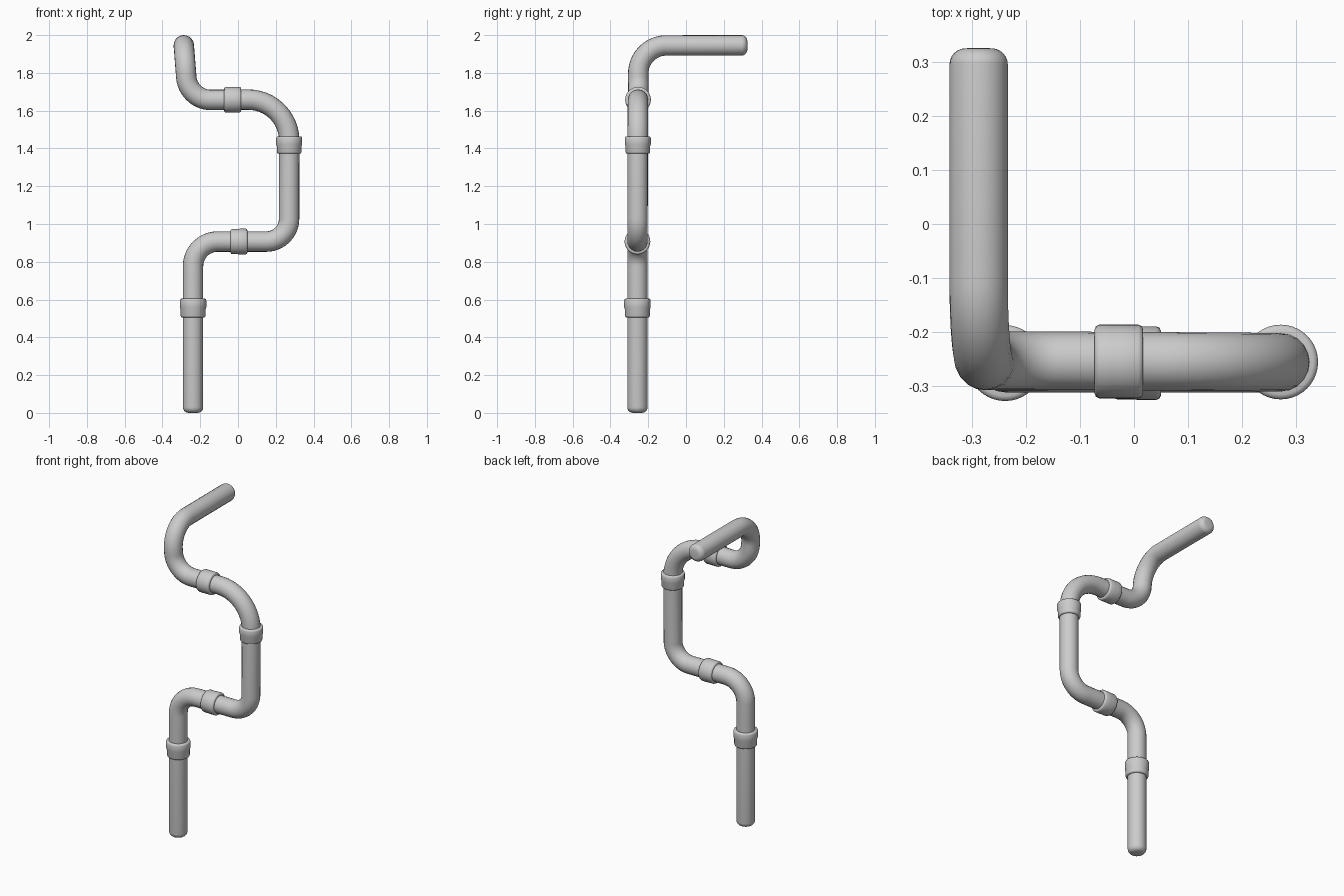
import bpy, bmesh, math
from mathutils import Vector
from mathutils.geometry import interpolate_bezier

if "Cube" in bpy.data.objects:
    bpy.data.objects.remove(bpy.data.objects["Cube"])

R = 0.054      # pipe radius
CAP = 0.03     # end rounding

# Centre line corners with bend radius
CORNERS = [
    ((-0.238, -0.257, 0.0), 0),
    ((-0.238, -0.257, 0.907), 0.13),
    ((0.270, -0.257, 0.907), 0.12),
    ((0.272, -0.255, 1.660), 0.22),
    ((-0.264, -0.252, 1.656), 0.12),
    ((-0.287, -0.254, 1.945), 0.15),
    ((-0.287, 0.325, 1.946), 0),
]


def centre_line():
    pts = [Vector(p) for p, _ in CORNERS]
    path = []
    for i in range(1, len(pts) - 1):
        p, d = pts[i], CORNERS[i][1]
        a = (pts[i - 1] - p).normalized()
        b = (pts[i + 1] - p).normalized()
        path += interpolate_bezier(p + a * d, p + a * d * 0.448,
                                   p + b * d * 0.448, p + b * d, 14)
    return pts[0], path, pts[-1]


def rounded_end(end, inward):
    """Points and radii that round the rim of a pipe end."""
    d = inward.normalized()
    out = [(end, 0.002)]
    for k in range(7):
        t = k / 6 * math.pi / 2
        out.append((end + d * (CAP * (1 - math.cos(t)) + 0.0004),
                    R - CAP + CAP * math.sin(t)))
    return out


def smooth(obj, angle=40):
    bpy.ops.object.select_all(action='DESELECT')
    obj.select_set(True)
    bpy.context.view_layer.objects.active = obj
    if obj.type == 'CURVE':
        bpy.ops.object.convert(target='MESH')
    bpy.ops.object.shade_smooth_by_angle(angle=math.radians(angle))


# Bent pipe
start, mid, end = centre_line()
samples = rounded_end(start, mid[0] - start)
samples += [(p, R) for p in mid]
samples += reversed(rounded_end(end, mid[-1] - end))
curve = bpy.data.curves.new("bent_pipe", 'CURVE')
curve.dimensions = '3D'
curve.bevel_depth = 1.0
curve.bevel_resolution = 8
curve.use_fill_caps = True
spline = curve.splines.new('POLY')
spline.points.add(len(samples) - 1)
for pt, (co, rad) in zip(spline.points, samples):
    pt.co = (*co, 1)
    pt.radius = rad
pipe = bpy.data.objects.new("bent_pipe", curve)
bpy.context.collection.objects.link(pipe)
smooth(pipe)


def coupling(name, loc, axis, length, r_low, r_high, segs=40):
    """Sleeve lathed from a softly rounded profile."""
    h, c = length / 2, 0.009
    prof = [(R - 0.006, -h), (r_low - c, -h), (r_low - c * 0.3, -h + c * 0.3),
            (r_low, -h + c), (r_low, -0.008), (r_high, 0.004), (r_high, h - c),
            (r_high - c * 0.3, h - c * 0.3), (r_high - c, h), (R - 0.006, h)]
    bm = bmesh.new()
    rings = []
    for s in range(segs):
        a = 2 * math.pi * s / segs
        rings.append([bm.verts.new((r * math.cos(a), r * math.sin(a), z)) for r, z in prof])
    n = len(prof)
    for s in range(segs):
        p, q = rings[s], rings[(s + 1) % segs]
        for k in range(n):
            j = (k + 1) % n
            bm.faces.new((p[k], q[k], q[j], p[j]))
    bmesh.ops.recalc_face_normals(bm, faces=bm.faces)
    mesh = bpy.data.meshes.new(name)
    bm.to_mesh(mesh)
    bm.free()
    obj = bpy.data.objects.new(name, mesh)
    bpy.context.collection.objects.link(obj)
    obj.location = loc
    obj.rotation_euler = Vector(axis).to_track_quat('Z', 'Y').to_euler()
    smooth(obj, 50)


# Couplings along the pipe
coupling("lower_coupling", (-0.238, -0.257, 0.555), (0, 0, 1), 0.100, 0.066, 0.070)
coupling("lower_side_coupling", (0.005, -0.257, 0.907), (1, 0, 0), 0.090, 0.067, 0.068)
coupling("right_coupling", (0.271, -0.255, 1.418), (0, 0, 1), 0.092, 0.065, 0.069)
coupling("upper_side_coupling", (-0.028, -0.254, 1.658), (1, 0, 0), 0.090, 0.068, 0.068)
